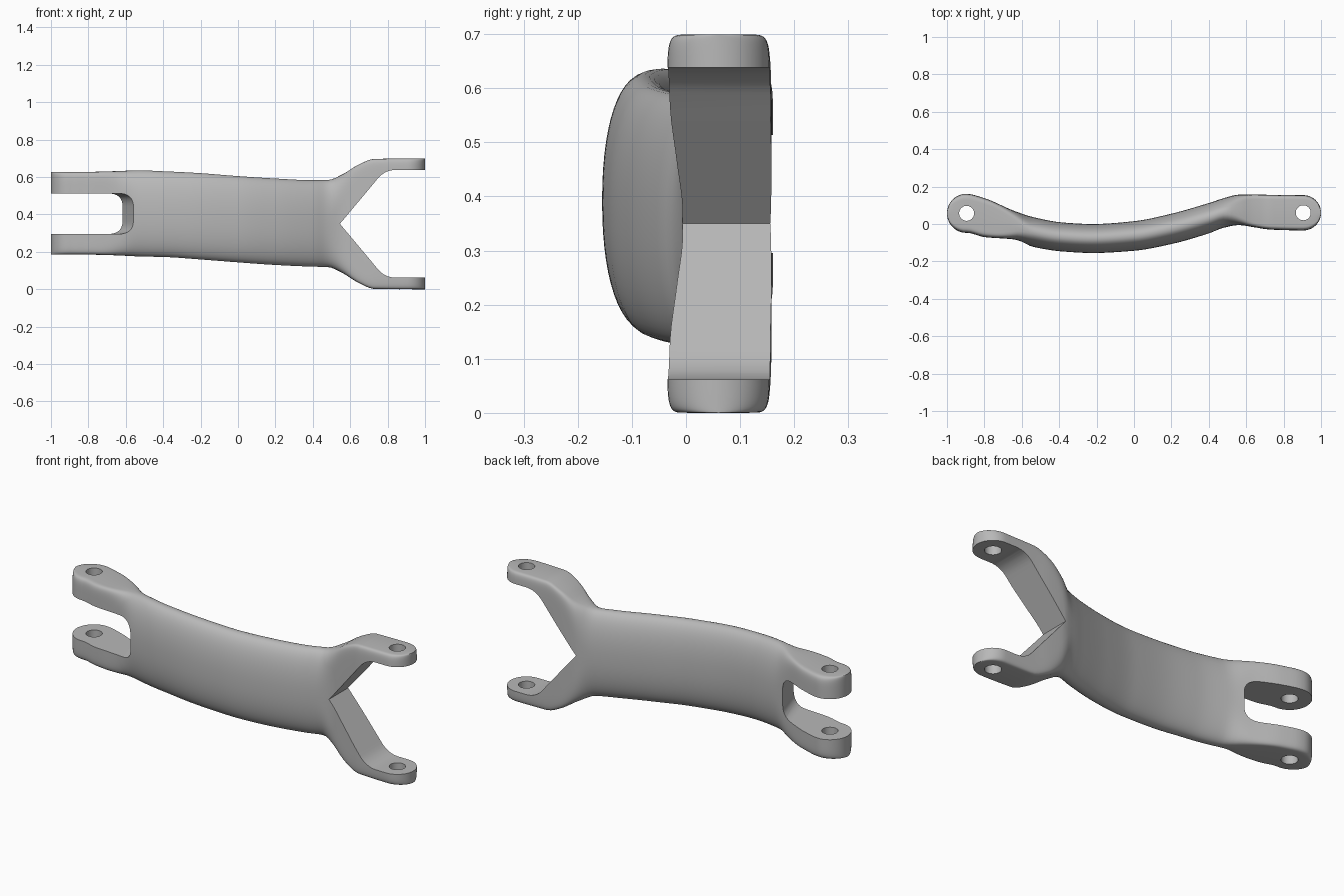
import bpy, bmesh, math
from mathutils import Vector

if "Cube" in bpy.data.objects:
    bpy.data.objects.remove(bpy.data.objects["Cube"], do_unlink=True)

grey = bpy.data.materials.new("plain grey metal")
grey.use_nodes = True
grey.diffuse_color = (0.48, 0.48, 0.48, 1)
grey.node_tree.nodes["Principled BSDF"].inputs["Base Color"].default_value = (0.48, 0.48, 0.48, 1)

# Outline stations along the link: x, front y, back y, top z, bottom z
STATIONS = [
    (-0.895, -0.047, 0.161, 0.628, 0.185),
    (-0.80, -0.07, 0.138, 0.628, 0.185),
    (-0.64, -0.083, 0.07, 0.632, 0.181),
    (-0.54, -0.122, 0.037, 0.636, 0.176),
    (-0.38, -0.147, 0.008, 0.63, 0.172),
    (-0.22, -0.155, 0.0, 0.622, 0.161),
    (0.0, -0.143, 0.015, 0.605, 0.144),
    (0.20, -0.107, 0.055, 0.592, 0.13),
    (0.40, -0.05, 0.112, 0.583, 0.121),
    (0.48, -0.02, 0.138, 0.584, 0.119),
    (0.56, -0.006, 0.157, 0.615, 0.086),
    (0.64, -0.017, 0.158, 0.664, 0.037),
    (0.73, -0.03, 0.156, 0.697, 0.002),
    (0.905, -0.035, 0.155, 0.699, 0.0),
]
LEFT_EYE, RIGHT_EYE = (-0.895, 0.057, 0.105), (0.905, 0.06, 0.095)


def tangent(i, k):
    """Slope at a station that never overshoots its neighbours."""
    if i in (0, len(STATIONS) - 1):
        return 0.0
    a, b, c = STATIONS[i - 1:i + 2]
    s, t = (b[k] - a[k]) / (b[0] - a[0]), (c[k] - b[k]) / (c[0] - b[0])
    return 0.0 if s * t <= 0 else 2 * s * t / (s + t)


def outline(x, k):
    i = 0
    while i < len(STATIONS) - 2 and x > STATIONS[i + 1][0]:
        i += 1
    a, b = STATIONS[i], STATIONS[i + 1]
    h = b[0] - a[0]
    t = min(max((x - a[0]) / h, 0), 1)
    return ((2 * t**3 - 3 * t**2 + 1) * a[k] + (t**3 - 2 * t**2 + t) * h * tangent(i, k)
            + (3 * t**2 - 2 * t**3) * b[k] + (t**3 - t**2) * h * tangent(i + 1, k))


def smooth(a, b, x):
    t = min(max((x - a) / (b - a), 0), 1)
    return t * t * (3 - 2 * t)


def squareness(x):
    """Oval through the middle, nearly rectangular at both ends."""
    return 2.2 + 9 * smooth(-0.5, -0.76, x) ** 2 + 12 * smooth(0.44, 0.68, x) ** 2


def section(x):
    """Ring of points across the link, with rounded eye ends."""
    front, back = outline(x, 1), outline(x, 2)
    for cx, cy, r in (LEFT_EYE, RIGHT_EYE):
        if (x - cx) * cx > 0:
            w = math.sqrt(max(r * r - (x - cx) ** 2, 0))
            front, back = cy - w, cy + w
    top, bottom = outline(x, 3), outline(x, 4)
    p = 2 / squareness(x)
    ring = []
    for j in range(56):
        a = math.tau * j / 56
        c, s = math.cos(a), math.sin(a)
        ring.append((x, (front + back) / 2 + math.copysign(abs(c) ** p, c) * (back - front) / 2,
                     (top + bottom) / 2 + math.copysign(abs(s) ** p, s) * (top - bottom) / 2))
    return ring


def make_object(name, rings):
    """Skin a list of point rings and cap both ends."""
    bm = bmesh.new()
    loops = [[bm.verts.new(p) for p in ring] for ring in rings]
    n = len(loops[0])
    for a, b in zip(loops, loops[1:]):
        for j in range(n):
            bm.faces.new((a[j], a[(j + 1) % n], b[(j + 1) % n], b[j]))
    bm.faces.new(loops[0])
    bm.faces.new(loops[-1])
    bmesh.ops.recalc_face_normals(bm, faces=bm.faces)
    mesh = bpy.data.meshes.new(name)
    bm.to_mesh(mesh)
    bm.free()
    mesh.materials.append(grey)
    obj = bpy.data.objects.new(name, mesh)
    bpy.context.collection.objects.link(obj)
    return obj


def rounded(corners):
    """Round the corners of an x, z outline given as (x, z, radius)."""
    out = []
    for i, (x, z, r) in enumerate(corners):
        p = Vector((x, z))
        if r == 0:
            out.append(p)
            continue
        a = p + (Vector(corners[i - 1][:2]) - p).normalized() * r
        b = p + (Vector(corners[(i + 1) % len(corners)][:2]) - p).normalized() * r
        for k in range(9):
            t = k / 8
            out.append(a * (1 - t) ** 2 + p * 2 * t * (1 - t) + b * t * t)
    return out


def cut(body, cutter):
    cutter.hide_render = True
    mod = body.modifiers.new("cut", "BOOLEAN")
    mod.operation, mod.solver, mod.object = "DIFFERENCE", "EXACT", cutter
    bpy.context.view_layer.objects.active = body
    bpy.ops.object.modifier_apply(modifier=mod.name)
    bpy.data.objects.remove(cutter, do_unlink=True)


def prism(name, corners, slant=0.0):
    pts = rounded(corners)
    return make_object(name, [[(p.x - slant * y, y, p.y) for p in pts] for y in (-0.5, 0.5)])


# Curved link body
xs = []
steps = 80
arc = [math.radians(a) for a in (88, 82, 75, 67, 59, 51, 43, 35, 27, 18, 9)]
xs += [LEFT_EYE[0] - LEFT_EYE[2] * math.sin(a) for a in arc]
xs += [LEFT_EYE[0] + (RIGHT_EYE[0] - LEFT_EYE[0]) * i / steps for i in range(steps + 1)]
xs += [RIGHT_EYE[0] + RIGHT_EYE[2] * math.sin(a) for a in reversed(arc)]
link = make_object("curved_link_arm", [section(x) for x in xs])

# Slot between the two lugs of the clevis
cut(link, prism("clevis_slot", [(-1.5, 0.295, 0), (-0.597, 0.295, 0.07),
                                (-0.597, 0.513, 0.07), (-1.5, 0.513, 0)], 0.33))

# Wide notch between the two fork prongs
mid = 0.35
upper = [(0.70, 0.185, 0.03), (0.785, 0.288, 0.06), (1.3, 0.288, 0)]
notch = [(0.545, mid, 0)] + [(x, mid + h, r) for x, h, r in upper]
notch += [(x, mid - h, r) for x, h, r in reversed(upper)]
cut(link, prism("fork_notch", notch))

# Pin holes through both ends
for name, (cx, cy, r) in (("left_pin_hole", LEFT_EYE), ("right_pin_hole", RIGHT_EYE)):
    circle = [math.tau * i / 40 for i in range(40)]
    cut(link, make_object(name, [[(cx + 0.04 * math.cos(a), cy + 0.04 * math.sin(a), z)
                                  for a in circle] for z in (-0.2, 0.9)]))

bpy.ops.object.select_all(action="DESELECT")
link.select_set(True)
bpy.context.view_layer.objects.active = link
bpy.ops.object.shade_smooth_by_angle(angle=math.radians(35))
